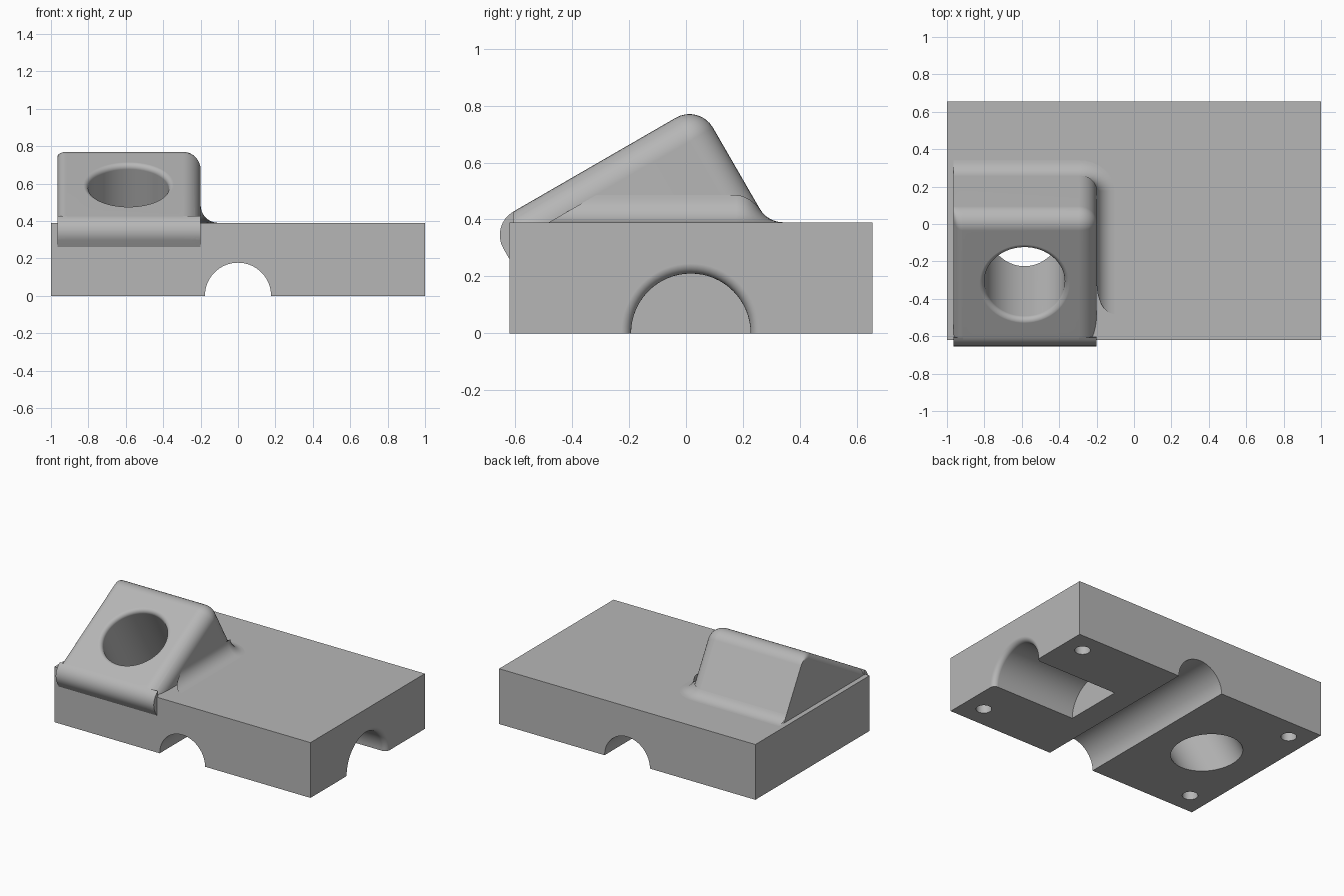
import bpy, bmesh
from math import sin, cos, pi, radians, tan
from mathutils import Vector, Matrix

cube = bpy.data.objects.get("Cube")
if cube:
    bpy.data.objects.remove(cube, do_unlink=True)

grey = bpy.data.materials.new("matte grey")
grey.use_nodes = True
grey.diffuse_color = (0.47, 0.47, 0.47, 1)
grey.node_tree.nodes["Principled BSDF"].inputs["Base Color"].default_value = grey.diffuse_color

# Main dimensions
LEFT, RIGHT = -0.965, -0.2          # x limits of the angled boss
TOP = 0.39                          # top of the base block
R = 0.095                           # fillet radius
STEPS = 8
FACE_N = Vector((cos(radians(120)), sin(radians(120))))   # y, z normal of the sloped face
BACK_N = Vector((cos(radians(30)), sin(radians(30))))
APEX, TOE = Vector((0.047, 0.805)), Vector((-0.689, 0.38))


def sweep(n=STEPS):
    return [pi / 2 * i / n for i in range(n + 1)]


def loft(name, rings, closed=True):
    """Bridge equal rings of points; closed rings are capped at both ends."""
    bm = bmesh.new()
    rows = [[bm.verts.new(p) for p in ring] for ring in rings]
    n = len(rows[0])
    for a, b in zip(rows, rows[1:]):
        for i in range(n if closed else n - 1):
            j = (i + 1) % n
            bm.faces.new((a[i], a[j], b[j], b[i]))
    if closed:
        bm.faces.new(rows[0])
        bm.faces.new(rows[-1])
    bmesh.ops.recalc_face_normals(bm, faces=bm.faces)
    mesh = bpy.data.meshes.new(name)
    bm.to_mesh(mesh)
    bm.free()
    mesh.materials.append(grey)
    ob = bpy.data.objects.new(name, mesh)
    bpy.context.collection.objects.link(ob)
    return ob


def round_cutter(name, centre, axis, radius, depth, flare=0.0):
    """Cylinder going back from centre against axis, with a rounded mouth."""
    prof = [(radius, -depth)]
    if flare:
        prof += [(radius + flare * (1 - cos(a)), flare * (sin(a) - 1)) for a in sweep(6)]
    prof.append((radius + flare, 0.15))
    turn = Matrix.Translation(centre) @ Vector(axis).to_track_quat('Z', 'Y').to_matrix().to_4x4()
    seg = 64
    return loft(name, [[turn @ Vector((r * cos(2 * pi * i / seg), r * sin(2 * pi * i / seg), t))
                        for i in range(seg)] for r, t in prof])


def combine(target, other, operation):
    mod = target.modifiers.new(operation, 'BOOLEAN')
    mod.operation, mod.solver, mod.object = operation, 'EXACT', other
    with bpy.context.temp_override(object=target, active_object=target):
        bpy.ops.object.modifier_apply(modifier=mod.name)
    bpy.data.objects.remove(other, do_unlink=True)


def soften(ob):
    ob.data.shade_smooth()
    ob.data.set_sharp_from_angle(angle=radians(28))
    mod = ob.modifiers.new("even_shading", 'WEIGHTED_NORMAL')
    mod.keep_sharp = True


def arc(corner, n_a, n_b, start, radius):
    """Fillet of a square corner between two outward normals, turning clockwise."""
    centre = corner - (n_a + n_b) * radius
    return [centre + radius * Vector((cos(start - a), sin(start - a))) for a in sweep()]


def toe_arc(inset):
    return arc(TOE - FACE_N * inset, FACE_N, -BACK_N, radians(210), max(R - inset, 0.004))


def boss_ring(x, d_face, d_back):
    peak = APEX - FACE_N * d_face - BACK_N * d_back
    foot = Vector((peak.x + (peak.y - 0.35) * tan(radians(30)), 0.35))
    under = TOE - FACE_N * 0.16
    pts = [under] + toe_arc(d_face)
    pts += arc(peak, FACE_N, BACK_N, radians(120), max(R - max(d_face, d_back), 0.004)) + [foot]
    return [(x, p.x, p.y) for p in pts]


# Base block
corners = [(-1, -0.62), (1, -0.62), (1, 0.655), (-1, 0.655)]
base = loft("base_block", [[(x, y, z) for x, y in corners] for z in (0, TOP)])

# Angled boss with rounded edges
S = 0.05
rings = [boss_ring(LEFT + S * (1 - cos(a)), S * (1 - sin(a)), 0) for a in sweep()]
rings += [boss_ring(RIGHT - R + R * sin(a), R * (1 - cos(a)), R * (1 - cos(a))) for a in sweep()]
combine(base, loft("angled_boss", rings), 'UNION')

# Channels on the underside
combine(base, round_cutter("long_channel", (0, 0.7, 0), (0, 1, 0), 0.177, 1.6), 'DIFFERENCE')
combine(base, round_cutter("side_channel", (1, 0.017, 0), (1, 0, 0), 0.21, 0.65, 0.035), 'DIFFERENCE')

# Angled bore through the boss
bore_mid = Vector((-0.585, -0.32, 0.778 - 0.32 * tan(radians(30))))
combine(base, round_cutter("angled_bore", bore_mid, (0, FACE_N.x, FACE_N.y), 0.215, 1.1, 0.028), 'DIFFERENCE')

# Screw holes in the underside
for x in (-0.855, 0.855):
    for y in (-0.465, 0.51):
        combine(base, round_cutter("screw_hole", (x, y, 0), (0, 0, -1), 0.05, 0.2), 'DIFFERENCE')
soften(base)

# Full-width rolled lip overhanging the front
lip = [TOE - FACE_N * 0.16] + toe_arc(0) + [Vector((-0.6, 0.3))]
soften(loft("front_lip", [[(x, p.x, p.y) for p in lip] for x in (LEFT, RIGHT)]))

# Concave fillet where the boss side and back meet the block
foot_y = APEX.x + (APEX.y - TOP) * tan(radians(30))
reach = R * tan(radians(30))
mid_x, mid_y = RIGHT - R, foot_y - 0.11
rows = []
for a in sweep():
    side_x, side_z = RIGHT + R * (1 - sin(a)), TOP + R * (1 - cos(a))
    b = a * 2 / 3
    back_y, back_z = foot_y + reach - R * sin(b), TOP + R * (1 - cos(b))
    start_y = (side_z - 0.668) / tan(radians(30))
    row = [(side_x, start_y, side_z)]
    for c in sweep():
        blend = sin(c) ** 2
        row.append((mid_x + (side_x - mid_x) * cos(c), mid_y + (back_y - mid_y) * sin(c),
                    side_z * (1 - blend) + back_z * blend))
    row.append((LEFT, back_y, back_z))
    rows.append(row)
skirt = loft("base_fillet", rows, closed=False)
if sum(f.normal.z for f in skirt.data.polygons) < 0:
    skirt.data.flip_normals()
soften(skirt)
